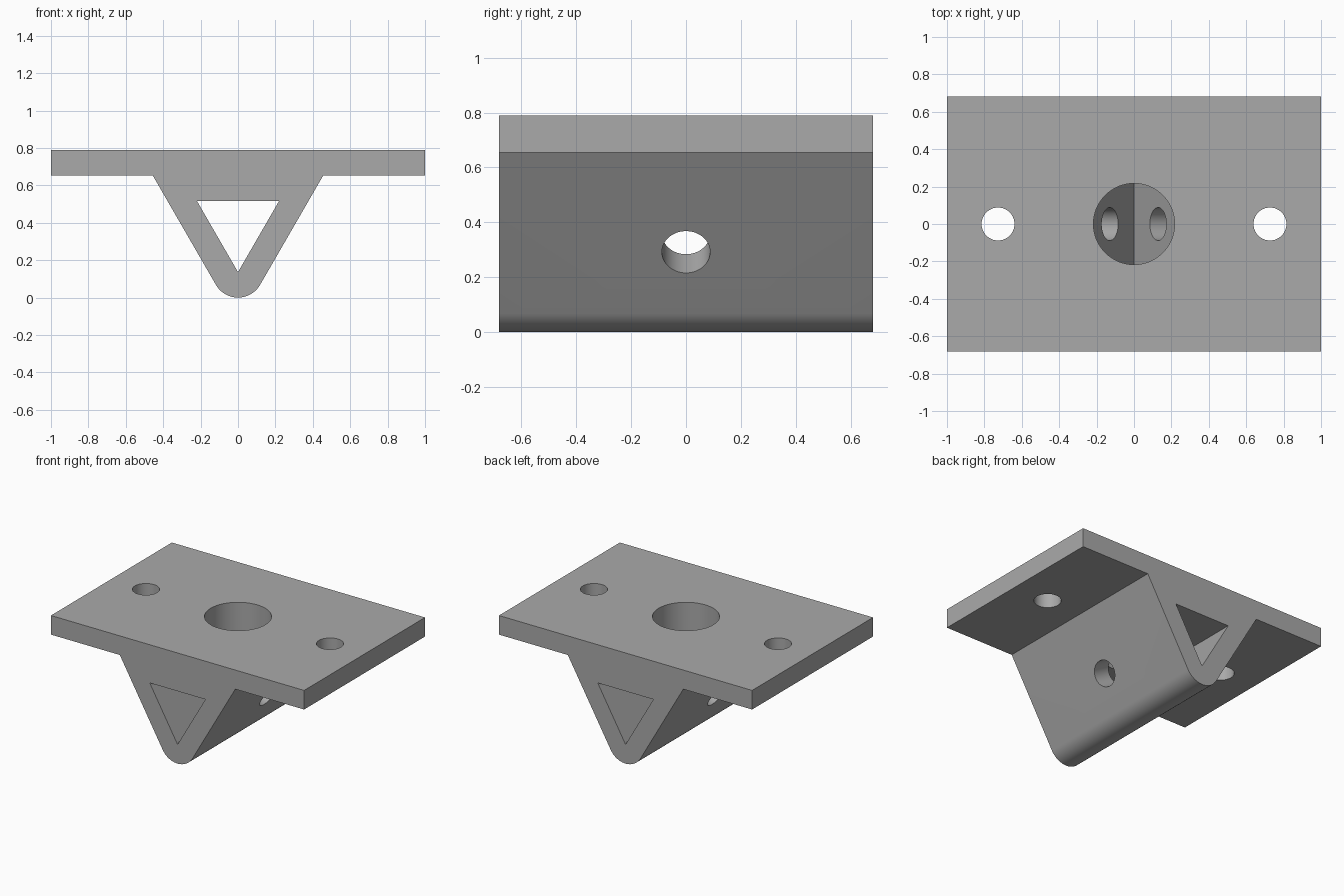
import bpy, bmesh
from math import sin, cos, pi, radians
from mathutils import Vector, Matrix

old = bpy.data.objects.get("Cube")
if old:
    bpy.data.objects.remove(old, do_unlink=True)

WALL = 0.1364            # wall and plate thickness, also the nose radius
HALF_DEPTH = 0.682
TOP = 0.79
HOLE = 0.088             # radius of the small holes

grey = bpy.data.materials.new("grey")
grey.use_nodes = True
grey.diffuse_color = (0.4, 0.4, 0.4, 1)
grey.node_tree.nodes["Principled BSDF"].inputs["Base Color"].default_value = (0.4, 0.4, 0.4, 1)


def to_object(bm, name):
    bmesh.ops.recalc_face_normals(bm, faces=bm.faces)
    mesh = bpy.data.meshes.new(name)
    bm.to_mesh(mesh)
    bm.free()
    mesh.materials.append(grey)
    obj = bpy.data.objects.new(name, mesh)
    bpy.context.collection.objects.link(obj)
    return obj


def extrude_profile(name, points, half_depth):
    bm = bmesh.new()
    face = bm.faces.new([bm.verts.new((x, -half_depth, z)) for x, z in points])
    ext = bmesh.ops.extrude_face_region(bm, geom=[face])
    verts = [v for v in ext["geom"] if isinstance(v, bmesh.types.BMVert)]
    bmesh.ops.translate(bm, verts=verts, vec=(0, 2 * half_depth, 0))
    return to_object(bm, name)


def drill(name, start, end, radius):
    start, end = Vector(start), Vector(end)
    axis = end - start
    turn = Vector((0, 0, 1)).rotation_difference(axis).to_matrix().to_4x4()
    bm = bmesh.new()
    bmesh.ops.create_cone(bm, cap_ends=True, segments=64, radius1=radius, radius2=radius,
                          depth=axis.length,
                          matrix=Matrix.Translation((start + end) / 2) @ turn)
    return to_object(bm, name)


def cut(target, cutter):
    cutter.hide_render = True
    mod = target.modifiers.new("cut", 'BOOLEAN')
    mod.operation = 'DIFFERENCE'
    mod.solver = 'EXACT'
    mod.object = cutter
    bpy.context.view_layer.objects.active = target
    bpy.ops.object.modifier_apply(modifier=mod.name)
    bpy.data.objects.remove(cutter, do_unlink=True)


# Plate with a V-shaped keel ending in a rounded nose
under = TOP - WALL
nose = [(WALL * sin(a), WALL - WALL * cos(a))
        for a in (radians(-60 + 120 * i / 24) for i in range(25))]
shoulder = nose[-1][0] + (under - nose[-1][1]) / 3 ** 0.5
profile = ([(-1, TOP), (-1, under), (-shoulder, under)] + nose
           + [(shoulder, under), (1, under), (1, TOP)])
bracket = extrude_profile("mounting_bracket", profile, HALF_DEPTH)

# Triangular channel running front to back
ceiling = under - WALL
half = (ceiling - WALL) / 3 ** 0.5
cut(bracket, extrude_profile("channel_cutter",
                             [(0, WALL), (half, ceiling), (-half, ceiling)], 1))

# Large centre hole, opening into the channel
cut(bracket, drill("centre_cutter", (0, 0, ceiling - 0.004), (0, 0, 1), 0.217))

# Screw holes in the plate and angled holes through the keel walls
for side in (-1, 1):
    cut(bracket, drill("screw_cutter", (side * 0.727, 0, 0.5), (side * 0.727, 0, 1), HOLE))
    middle = Vector((side * 0.187, 0, 0.326))
    normal = Vector((side * cos(pi / 6), 0, -sin(pi / 6)))
    cut(bracket, drill("wall_cutter", middle - normal * 0.13, middle + normal * 0.2, HOLE))

# Smooth the round surfaces, keep the edges sharp
bpy.ops.object.select_all(action='DESELECT')
bracket.select_set(True)
bpy.context.view_layer.objects.active = bracket
bpy.ops.object.shade_smooth_by_angle(angle=radians(25))
